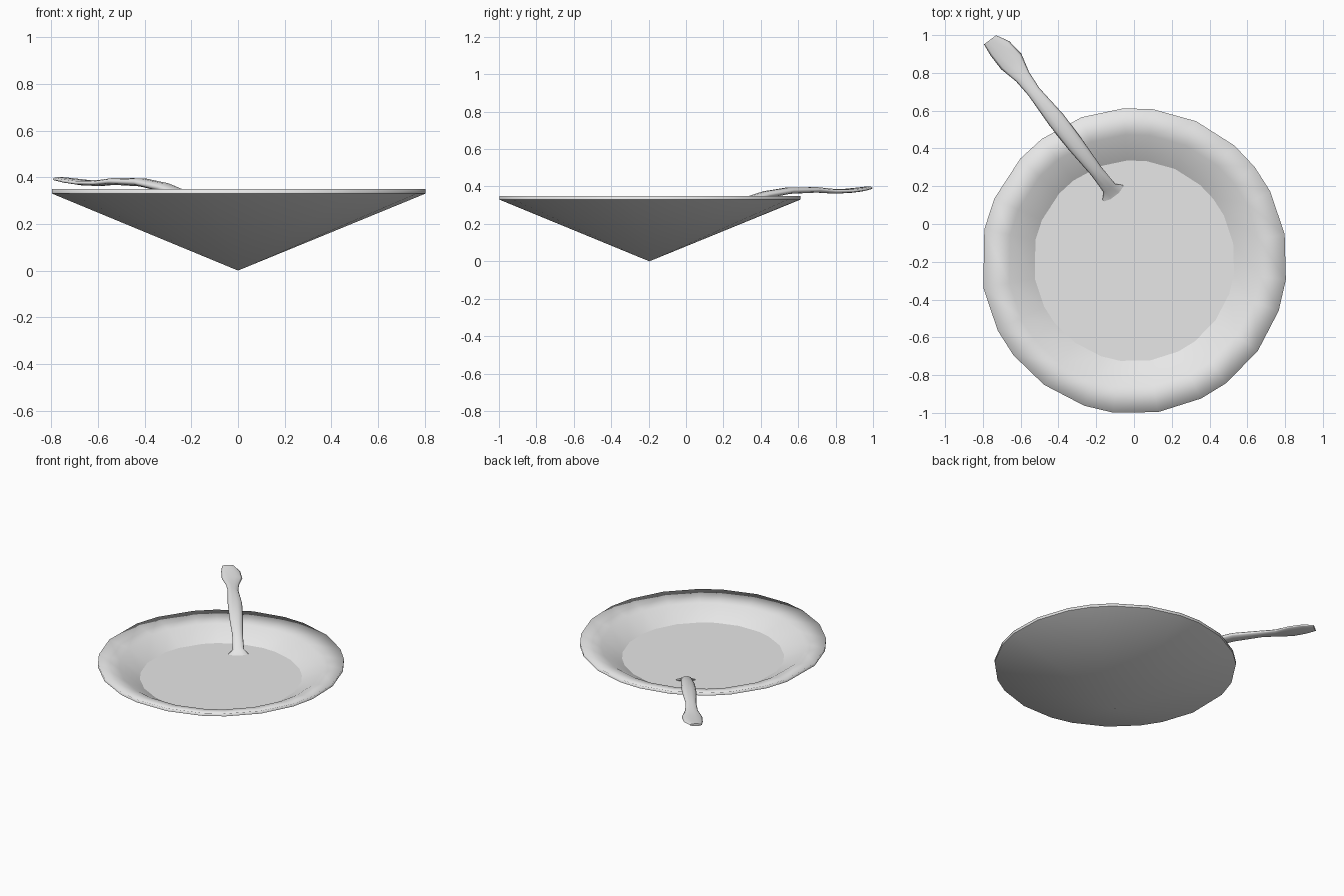
import bpy
import bmesh
import math
from mathutils import Vector

if "Cube" in bpy.data.objects:
    bpy.data.objects.remove(bpy.data.objects["Cube"], do_unlink=True)

grey = bpy.data.materials.new("plain grey")
grey.use_nodes = True
grey.diffuse_color = (0.8, 0.8, 0.8, 1)
grey.node_tree.nodes["Principled BSDF"].inputs["Base Color"].default_value = grey.diffuse_color

CENTRE = Vector((0, -0.196, 0))


def finish(name, bm):
    """Turn a bmesh into a smooth-shaded object with the grey material."""
    for face in bm.faces:
        face.smooth = True
    mesh = bpy.data.meshes.new(name)
    bm.to_mesh(mesh)
    bm.free()
    mesh.materials.append(grey)
    obj = bpy.data.objects.new(name, mesh)
    bpy.context.collection.objects.link(obj)
    return obj


def ring(bm, angles, radius, z):
    """Add a horizontal loop of vertices around the dish centre."""
    return [bm.verts.new(CENTRE + Vector((radius * math.cos(a), radius * math.sin(a), z)))
            for a in angles]


def bridge(bm, lower, upper):
    """Join two loops of equal length with quads."""
    count = len(lower)
    for i in range(count):
        j = (i + 1) % count
        bm.faces.new((lower[i], lower[j], upper[j], upper[i]))


# Dish: conical underside, thin rim and sloping inner wall, slightly uneven facets
degrees = [-170, -153, -142, -126, -109, -98, -81, -64, -53, -36, -19, -7,
           10, 27, 38, 49, 66, 83, 94, 110, 127, 138, 156, 168]
angles = [math.radians(d) for d in degrees]
bm = bmesh.new()
loops = [ring(bm, angles, radius, z) for radius, z in
         ((0.81, 0.33), (0.81, 0.35), (0.67, 0.315), (0.535, 0.237), (0.5, 0.215))]
for lower, upper in zip(loops, loops[1:]):
    bridge(bm, lower, upper)
apex = bm.verts.new(CENTRE)
base = loops[0]
for i, vert in enumerate(base):
    after = base[(i + 1) % len(base)]
    bm.faces.new((apex, after, vert))
    bm.edges.get((vert, after)).smooth = False
finish("dish", bm)

# Flat surface of the contents
bm = bmesh.new()
bm.faces.new(ring(bm, [math.tau * i / 32 for i in range(32)], 0.57, 0.236))
finish("contents_surface", bm)

# Spoon: flattened oval sections lofted from the sunken bowl to the handle end
# Each station: x, y, z, width, thickness
stations = (
    (0.02, -0.04, 0.19, 0.08, 0.02),
    (-0.03, 0.03, 0.19, 0.19, 0.03),
    (-0.09, 0.12, 0.21, 0.2, 0.03),
    (-0.11, 0.16, 0.23, 0.15, 0.025),
    (-0.13, 0.19, 0.255, 0.075, 0.035),
    (-0.2, 0.28, 0.31, 0.07, 0.04),
    (-0.31, 0.42, 0.355, 0.09, 0.04),
    (-0.41, 0.55, 0.378, 0.095, 0.036),
    (-0.53, 0.7, 0.382, 0.07, 0.03),
    (-0.59, 0.78, 0.375, 0.085, 0.026),
    (-0.65, 0.86, 0.376, 0.135, 0.024),
    (-0.71, 0.93, 0.384, 0.125, 0.022),
    (-0.762, 0.975, 0.392, 0.08, 0.018),
)
across = Vector((0.8, 0.6, 0))
up = Vector((0, 0, 1))
turns = [math.tau * i / 10 for i in range(10)]
bm = bmesh.new()
loops = []
for x, y, z, width, thickness in stations:
    middle = Vector((x, y, z))
    loops.append([bm.verts.new(middle + across * math.cos(t) * width / 2
                               + up * math.sin(t) * thickness / 2) for t in turns])
for lower, upper in zip(loops, loops[1:]):
    bridge(bm, lower, upper)
for end in (loops[0], loops[-1]):
    cap = bm.faces.new(end)
    for edge in cap.edges:
        edge.smooth = False
bmesh.ops.recalc_face_normals(bm, faces=bm.faces)
finish("spoon", bm)
